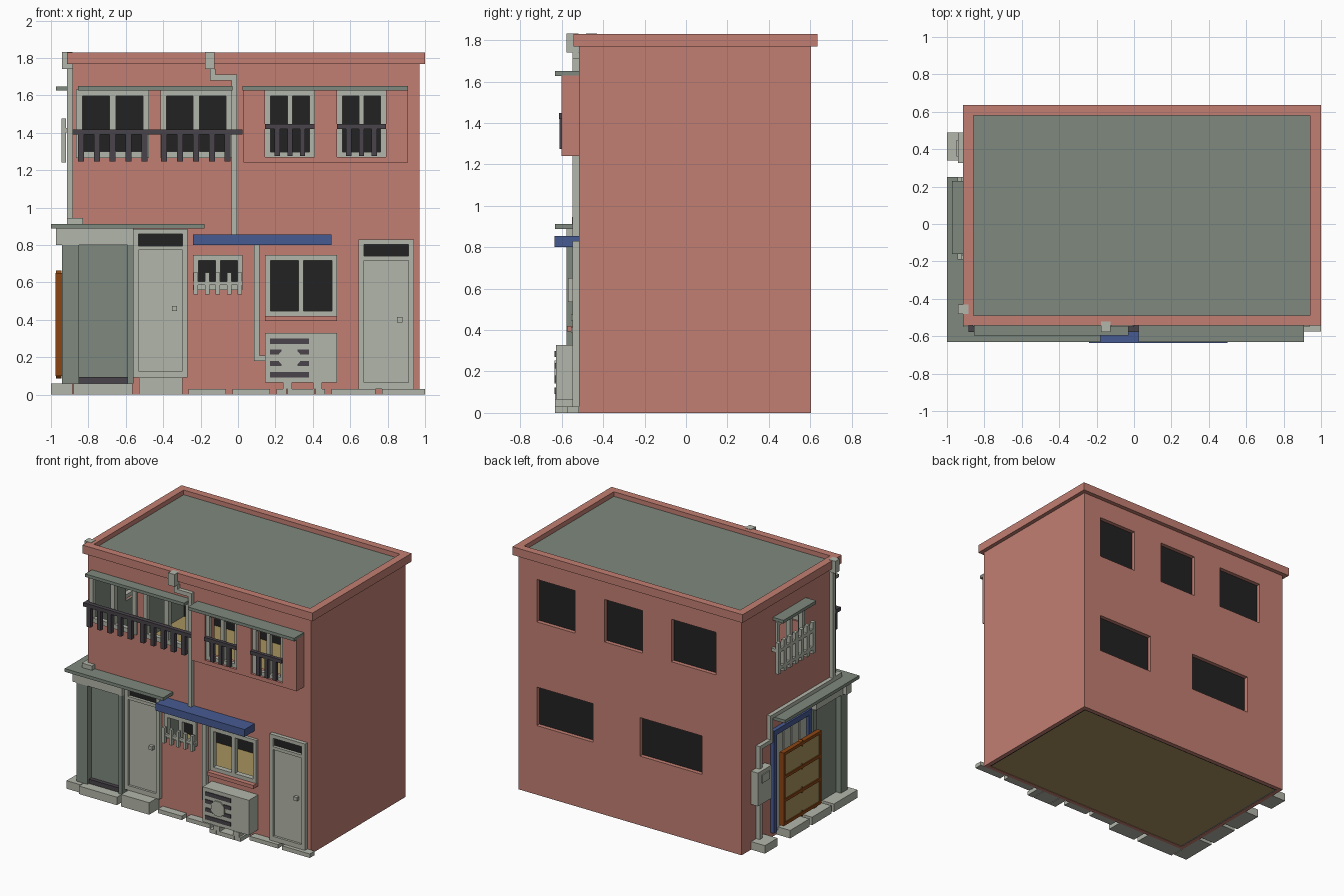
import bpy, bmesh, math
from mathutils import Matrix, Vector

cube = bpy.data.objects.get("Cube")
if cube:
    bpy.data.objects.remove(cube, do_unlink=True)


def material(name, r, g, b):
    m = bpy.data.materials.new(name)
    m.use_nodes = True
    m.diffuse_color = (r, g, b, 1)
    m.node_tree.nodes["Principled BSDF"].inputs["Base Color"].default_value = (r, g, b, 1)
    return m


RED = material("brick red", 0.54, 0.212, 0.171)
GREY = material("slate grey", 0.21, 0.25, 0.21)
WHITE = material("off white", 0.45, 0.47, 0.40)
BLACK = material("dark interior", 0.016, 0.016, 0.016)
IRON = material("dark iron", 0.065, 0.056, 0.068)
BLUE = material("blue", 0.063, 0.105, 0.29)
BROWN = material("orange brown", 0.258, 0.06, 0.007)
OCHRE = material("ochre", 0.39, 0.29, 0.11)


def finish(name, bm, mat):
    bmesh.ops.recalc_face_normals(bm, faces=bm.faces[:])
    me = bpy.data.meshes.new(name)
    bm.to_mesh(me)
    bm.free()
    me.materials.append(mat)
    ob = bpy.data.objects.new(name, me)
    bpy.context.collection.objects.link(ob)
    return ob


def boxes(name, mat, items):
    """One object from (x0, x1, y0, y1, z0, z1) boxes."""
    bm = bmesh.new()
    for x0, x1, y0, y1, z0, z1 in items:
        m = Matrix.Translation(((x0 + x1) / 2, (y0 + y1) / 2, (z0 + z1) / 2))
        m = m @ Matrix.Diagonal((x1 - x0, y1 - y0, z1 - z0, 1))
        bmesh.ops.create_cube(bm, size=1, matrix=m)
    return finish(name, bm, mat)


def wall(name, mat, axis, d0, d1, rect, holes=()):
    """Wall slab across axis ('x' or 'y') from d0 to d1 with rectangular holes (a0, a1, z0, z1)."""
    bm = bmesh.new()
    us = sorted({rect[0], rect[1], *[v for h in holes for v in h[:2]]})
    zs = sorted({rect[2], rect[3], *[v for h in holes for v in h[2:]]})
    put = (lambda u, z: (u, d0, z)) if axis == 'y' else (lambda u, z: (d0, u, z))
    grid = [[bm.verts.new(put(u, z)) for z in zs] for u in us]
    for i in range(len(us) - 1):
        for j in range(len(zs) - 1):
            u, z = (us[i] + us[i + 1]) / 2, (zs[j] + zs[j + 1]) / 2
            if not any(h[0] < u < h[1] and h[2] < z < h[3] for h in holes):
                bm.faces.new((grid[i][j], grid[i + 1][j], grid[i + 1][j + 1], grid[i][j + 1]))
    ext = bmesh.ops.extrude_face_region(bm, geom=bm.faces[:])
    step = Vector((0, d1 - d0, 0)) if axis == 'y' else Vector((d1 - d0, 0, 0))
    bmesh.ops.translate(bm, vec=step, verts=[v for v in ext["geom"] if isinstance(v, bmesh.types.BMVert)])
    bmesh.ops.delete(bm, geom=[v for v in bm.verts if not v.link_faces], context='VERTS')
    return finish(name, bm, mat)


def window_frame(name, mat, axis, d0, d1, a0, a1, z0, z1, t=0.028):
    """Frame with a middle mullion."""
    mid = (a0 + a1) / 2
    holes = [(a0 + t, mid - t / 2, z0 + t, z1 - t), (mid + t / 2, a1 - t, z0 + t, z1 - t)]
    return wall(name, mat, axis, d0, d1, (a0, a1, z0, z1), holes)


# Shell dimensions
X0, X1, Y0, Y1, TOP, T = -0.885, 0.97, -0.517, 0.603, 1.79, 0.03
left_upper = [(-0.865, -0.475, 1.265, 1.63), (-0.415, -0.03, 1.265, 1.63)]
bay_windows = [(0.145, 0.41, 1.27, 1.625), (0.53, 0.79, 1.27, 1.625)]
small_window = (-0.24, 0.025, 0.56, 0.745)
large_window = (0.145, 0.53, 0.42, 0.745)
side_window = (-0.13, 0.2, 1.27, 1.6)
back_windows = [(0.5, 0.82, 1.3, 1.62), (-0.06, 0.255, 1.3, 1.62), (-0.67, -0.3, 1.3, 1.62),
                (0.35, 0.82, 0.52, 0.81), (-0.555, -0.04, 0.52, 0.81)]

# Walls, dark lining, floors and roof
wall("front_wall", RED, 'y', Y0, Y0 + T, (X0, X1, 0, TOP), left_upper + bay_windows + [small_window, large_window])
wall("back_wall", RED, 'y', Y1, Y1 - T, (X0, X1, 0, TOP), back_windows)
wall("left_wall", RED, 'x', X0, X0 + T, (Y0 + T, Y1 - T, 0, TOP), [side_window])
wall("right_wall", RED, 'x', X1, X1 - T, (Y0 + T, Y1 - T, 0, TOP))
xi0, xi1, yi0, yi1 = X0 + T, X1 - T, Y0 + T, Y1 - T
wall("back_lining", BLACK, 'y', yi1, yi1 - 0.012, (xi0, xi1, 0.003, 1.77))
wall("right_lining", BLACK, 'x', xi1, xi1 - 0.012, (yi0, yi1 - 0.012, 0.003, 1.77))
wall("left_lining", GREY, 'x', xi0, xi0 + 0.012, (yi0, yi1 - 0.012, 0.003, 1.77), [side_window])
boxes("floors", OCHRE, [(xi0 + 0.012, xi1 - 0.012, yi0, yi1 - 0.012, z, z + 0.012) for z in (0.003, 0.88)])
boxes("roof", GREY, [(-0.86, 0.945, -0.495, 0.585, 1.77, 1.795)])
wall_top = [(-0.915, 1.0, -0.543, -0.488, 1.768, 1.83), (-0.915, 1.0, 0.58, 0.635, 1.768, 1.83),
            (-0.915, -0.858, -0.488, 0.58, 1.768, 1.83), (0.942, 1.0, -0.488, 0.58, 1.768, 1.83)]
boxes("cornice", RED, wall_top)

# Projecting bay on the right of the upper floor
wall("bay", RED, 'y', -0.602, Y0, (0.03, 0.91, 1.24, 1.63), bay_windows)
boxes("bay_ledge", GREY, [(0.025, 0.91, -0.632, Y0, 1.627, 1.65)])
boxes("upper_left_ledge", GREY, [(-0.855, -0.03, -0.597, Y0, 1.627, 1.65)])

# Window frames
for i, w in enumerate(bay_windows):
    window_frame(f"bay_window_{i + 1}", WHITE, 'y', -0.585, -0.555, *w)
for i, w in enumerate(left_upper):
    window_frame(f"upper_window_{i + 1}", WHITE, 'y', -0.535, -0.50, *w, t=0.034)
window_frame("small_window", WHITE, 'y', -0.535, -0.50, *small_window)
window_frame("large_window", WHITE, 'y', -0.54, -0.50, *large_window)
window_frame("side_window", WHITE, 'x', -0.90, -0.865, *side_window)
boxes("large_window_sill", RED, [(0.145, 0.53, -0.575, Y0, 0.393, 0.42)])

# Railings
rail = [(-0.885, 0.025, -0.577, -0.545, 1.39, 1.418)]
for start in (-0.84, -0.395):
    rail += [(start + i * 0.085 - 0.016, start + i * 0.085 + 0.016, -0.577, -0.547, 1.245, 1.39) for i in range(5)]
rail += [(x, x + 0.025, -0.547, Y0, 1.39, 1.418) for x in (-0.885, 0.0)]
boxes("balcony_railing", IRON, rail)
for i, (a, b, _, _) in enumerate(bay_windows):
    m = (a + b) / 2
    bars = [(a, b, -0.612, -0.586, 1.42, 1.447)]
    bars += [(m + k * 0.068 - 0.014, m + k * 0.068 + 0.014, -0.61, -0.586, 1.275, 1.42) for k in (-1, 0, 1)]
    boxes(f"bay_railing_{i + 1}", IRON, bars)
guard = [(-0.24, 0.025, -0.565, -0.545, 0.585, 0.605)]
guard += [(x - 0.012, x + 0.012, -0.57, -0.545, 0.535, 0.652) for x in (-0.225, -0.165, -0.107, -0.048, 0.01)]
guard += [(x, x + 0.02, -0.545, Y0, 0.585, 0.605) for x in (-0.24, 0.005)]
boxes("small_window_guard", WHITE, guard)
guard = [(-0.945, -0.925, -0.19, 0.25, z, z + 0.025) for z in (1.27, 1.40)]
guard += [(-0.945, -0.92, y - 0.016, y + 0.016, 1.24, 1.475) for y in [-0.174 + i * 0.068 for i in range(7)]]
guard += [(-0.925, X0, y, y + 0.025, 1.40, 1.425) for y in (-0.19, 0.225)]
boxes("side_window_guard", WHITE, guard)
boxes("side_window_ledge", GREY, [(-0.972, X0, -0.16, 0.23, 1.625, 1.648)])


# Doors with a transom, panel and handle
def door(name, x0, x1, z0, z1, handle_x, handle_z):
    wall(name + "_frame", WHITE, 'y', -0.547, Y0, (x0, x1, z0, z1),
         [(x0 + 0.028, x1 - 0.028, z0 + 0.035, z1 - 0.113), (x0 + 0.028, x1 - 0.028, z1 - 0.09, z1 - 0.027)])
    boxes(name + "_panel", WHITE, [(x0 + 0.028, x1 - 0.028, -0.53, Y0, z0 + 0.035, z1 - 0.113)])
    boxes(name + "_transom", BLACK, [(x0 + 0.028, x1 - 0.028, -0.525, Y0, z1 - 0.09, z1 - 0.027)])
    boxes(name + "_handle", WHITE, [(handle_x - 0.014, handle_x + 0.014, -0.556, -0.53, handle_z - 0.014, handle_z + 0.014)])


door("left_door", -0.56, -0.27, 0.09, 0.885, -0.34, 0.46)
door("right_door", 0.645, 0.94, 0.03, 0.83, 0.865, 0.40)

# Corner entrance with its canopy
boxes("entrance_canopy", GREY, [(-1.0, -0.18, -0.632, Y0, 0.888, 0.912), (-1.0, X0, Y0, 0.25, 0.888, 0.912)])
boxes("entrance_lintel", WHITE, [(-0.972, -0.56, -0.577, Y0, 0.80, 0.888), (-0.945, X0, Y0, -0.2, 0.80, 0.888)])
boxes("entrance_posts", GREY, [(-0.94, -0.85, -0.577, -0.50, 0.06, 0.80), (-0.59, -0.56, -0.577, Y0, 0.06, 0.80),
                               (-0.93, X0, -0.23, -0.19, 0.06, 0.80)])
boxes("entrance_panels", GREY, [(-0.85, -0.59, -0.53, Y0, 0.09, 0.80), (-0.90, X0, -0.50, -0.23, 0.06, 0.80)])
boxes("entrance_threshold", IRON, [(-0.85, -0.59, -0.56, Y0, 0.06, 0.093)])
wall("side_door_frame", BLUE, 'x', -0.915, X0, (-0.19, 0.26, 0.04, 0.81), [(-0.155, 0.225, 0.04, 0.77)])
boxes("side_door_leaves", WHITE, [(-0.90, X0, y, y + 0.08, 0.04, 0.77) for y in (-0.15, -0.055, 0.04, 0.135)])
boxes("side_door_backing", GREY, [(-0.89, X0, -0.155, 0.225, 0.04, 0.77)])

# Gate standing before the side door
boxes("gate_panel", OCHRE, [(-0.967, -0.948, -0.2, 0.21, 0.12, 0.63)])
g = 0.022
row = [0.10 + i * (0.55 - g) / 3 for i in range(4)]
wall("gate_frame", BROWN, 'x', -0.975, -0.94, (-0.22, 0.23, 0.10, 0.65),
     [(-0.22 + g, 0.23 - g, z + g, row[i + 1]) for i, z in enumerate(row[:3])])
bm = bmesh.new()
for z in row:
    m = Matrix.Translation((-0.958, 0.005, z + g / 2)) @ Matrix.Rotation(math.pi / 4, 4, 'X')
    bmesh.ops.create_cube(bm, size=1, matrix=m @ Matrix.Diagonal((0.03, 0.034, 0.034, 1)))
finish("gate_ornaments", bm, BROWN)

# Blue awning over the ground floor windows
boxes("awning", BLUE, [(-0.24, 0.5, -0.635, Y0, 0.80, 0.855)])

# Outdoor cooling unit
boxes("cooling_unit", WHITE, [(0.145, 0.53, -0.628, Y0, 0.065, 0.328)])
boxes("cooling_unit_feet", WHITE, [(0.24, 0.29, -0.632, Y0, 0.03, 0.065), (0.40, 0.45, -0.632, Y0, 0.03, 0.065)])
slots = [(0.17, 0.38, -0.634, -0.627, z - 0.015, z + 0.015) for z in (0.285, 0.107)]
slots += [(x, x + 0.062, -0.634, -0.627, z - 0.014, z + 0.014) for x in (0.17, 0.318) for z in (0.228, 0.166)]
boxes("cooling_unit_slots", IRON, slots)
bm = bmesh.new()
m = Matrix.Translation((0.275, -0.63, 0.197)) @ Matrix.Rotation(math.pi / 2, 4, 'X') @ Matrix.Rotation(math.pi / 8, 4, 'Z')
bmesh.ops.create_cone(bm, cap_ends=True, segments=8, radius1=0.06, radius2=0.06, depth=0.012, matrix=m)
finish("cooling_unit_fan", bm, WHITE)

# Pipes and the meter box
boxes("front_drainpipe", WHITE, [(-0.177, -0.125, -0.577, -0.52, 1.74, 1.832), (-0.15, -0.12, -0.547, Y0, 1.68, 1.74),
                                 (-0.15, -0.005, -0.547, Y0, 1.68, 1.71), (-0.035, -0.005, -0.547, Y0, 0.855, 1.68)])
boxes("cooling_pipe", WHITE, [(0.085, 0.115, -0.547, Y0, 0.18, 0.80), (0.115, 0.147, -0.547, Y0, 0.18, 0.21)])
boxes("corner_drainpipe", WHITE, [(-0.942, X0, -0.482, -0.43, 1.74, 1.832), (-0.915, X0, -0.47, -0.44, 0.912, 1.74),
                                  (-0.915, X0, -0.55, -0.44, 0.912, 0.945), (-0.915, -0.83, -0.55, Y0, 0.912, 0.945)])
boxes("side_pipe", WHITE, [(-0.915, X0, 0.40, 0.43, 0.0, 0.75), (-0.915, X0, 0.27, 0.43, 0.73, 0.76),
                           (-0.915, X0, 0.27, 0.30, 0.76, 0.94), (-0.915, X0, -0.44, 0.30, 0.912, 0.94)])
boxes("meter_box", WHITE, [(-0.942, X0, 0.325, 0.49, 0.34, 0.59), (-0.95, -0.94, 0.36, 0.45, 0.50, 0.56)])

# Steps and paving stones
boxes("entrance_steps", WHITE, [(-0.88, -0.565, -0.632, Y0, 0, 0.06), (-0.53, -0.297, -0.632, Y0, 0, 0.09),
                                (-1.0, -0.885, -0.61, -0.33, 0, 0.06), (-1.0, X0, -0.30, -0.07, 0, 0.06),
                                (-1.0, X0, -0.04, 0.19, 0, 0.06), (-1.0, X0, 0.34, 0.49, 0, 0.06)])
boxes("paving_stones", WHITE, [(x0, x1, -0.632 if 0.1 < x0 < 0.45 else -0.575, Y0, 0, 0.03) for x0, x1 in
                               ((-0.265, -0.065), (-0.03, 0.17), (0.205, 0.26), (0.265, 0.41), (0.415, 0.465),
                                (0.5, 0.735), (0.77, 1.0))])
